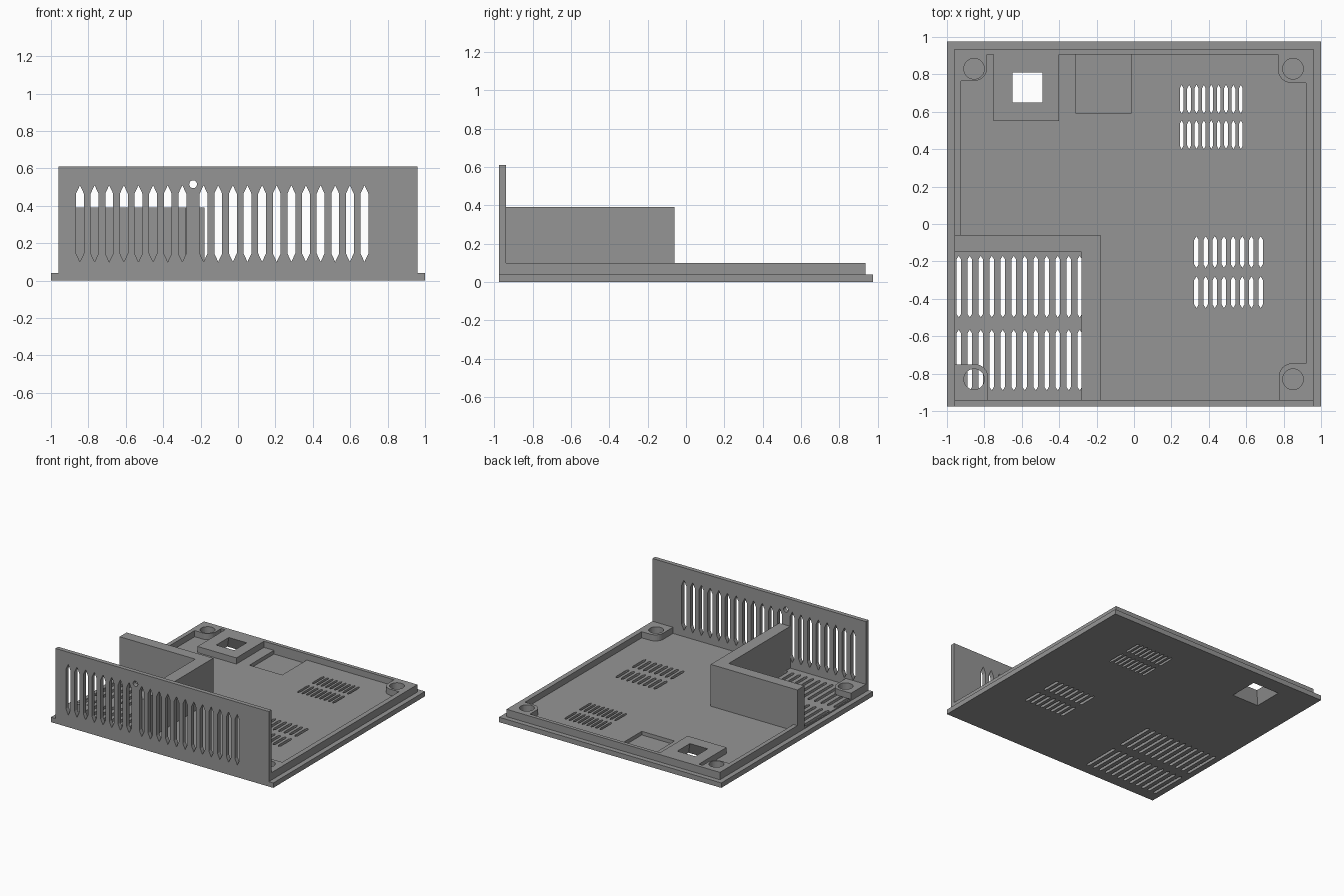
import bpy, bmesh, math

if "Cube" in bpy.data.objects:
    bpy.data.objects.remove(bpy.data.objects["Cube"])

grey = bpy.data.materials.new("grey plastic")
grey.diffuse_color = (0.3, 0.3, 0.3, 1)
grey.use_nodes = True
grey.node_tree.nodes["Principled BSDF"].inputs["Base Color"].default_value = grey.diffuse_color

FLOOR, RIM, PARTITION, WALL = 0.05, 0.10, 0.39, 0.61


def prism(bm, pts, a, b, axis="z", taper=None):
    """Extrude an outline from a to b along z, or along y for (x, z) points."""
    def put(p, h):
        return (p[0], p[1], h) if axis == "z" else (p[0], h, p[1])
    low = [bm.verts.new(put(p, a)) for p in pts]
    high = [bm.verts.new(put(p, b)) for p in (taper or pts)]
    bm.faces.new(low)
    bm.faces.new(high)
    for i in range(len(pts)):
        j = (i + 1) % len(pts)
        bm.faces.new((low[i], low[j], high[j], high[i]))


def finish(name, bm):
    bmesh.ops.recalc_face_normals(bm, faces=bm.faces)
    me = bpy.data.meshes.new(name)
    bm.to_mesh(me)
    bm.free()
    me.materials.append(grey)
    ob = bpy.data.objects.new(name, me)
    bpy.context.collection.objects.link(ob)
    return ob


def part(name, pts, a, b, axis="z"):
    bm = bmesh.new()
    prism(bm, pts, a, b, axis)
    return finish(name, bm)


def boolean(ob, other, operation="DIFFERENCE"):
    mod = ob.modifiers.new("cut", "BOOLEAN")
    mod.operation, mod.solver, mod.object = operation, "EXACT", other
    bpy.context.view_layer.objects.active = ob
    bpy.ops.object.modifier_apply(modifier=mod.name)
    bpy.data.objects.remove(other)


def rect(x0, x1, y0, y1):
    return [(x0, y0), (x1, y0), (x1, y1), (x0, y1)]


def slot(x, v0, v1, w, tip):
    """Long slot with pointed ends."""
    h = w / 2
    return [(x, v0), (x + h, v0 + tip), (x + h, v1 - tip),
            (x, v1), (x - h, v1 - tip), (x - h, v0 + tip)]


def arc(cx, cy, r, a0, a1, n=8):
    return [(cx + r * math.cos(math.radians(a0 + (a1 - a0) * i / n)),
             cy + r * math.sin(math.radians(a0 + (a1 - a0) * i / n)))
            for i in range(n + 1)]


def circle(cx, cy, r, n=32):
    return arc(cx, cy, r, 0, 360, n)[:-1]


# stepped floor plate
floor = part("floor_plate", rect(-1, 1, -0.975, 0.975), 0, 0.04)
step = part("floor_step", rect(-0.96, 0.96, -0.94, 0.935), 0.02, FLOOR)
boolean(floor, step, "UNION")

# floor vents: first x, spacing, count, slot width, rows
cut = bmesh.new()
vents = [(-0.937, 0.0588, 12, 0.025, [(-0.5, -0.17), (-0.89, -0.565)]),
         (0.255, 0.0395, 9, 0.02, [(0.59, 0.745), (0.4, 0.555)]),
         (0.334, 0.049, 8, 0.024, [(-0.235, -0.065), (-0.45, -0.28)])]
for x, gap, count, w, rows in vents:
    for i in range(count):
        for v0, v1 in rows:
            prism(cut, slot(x + i * gap, v0, v1, w, 0.02), -0.1, 0.09)
# shallow pocket beside the socket block
prism(cut, rect(-0.31, -0.015, 0.59, 0.905), 0.02, 0.09)
boolean(floor, finish("floor_cutter", cut))


def socket_cutter():
    bm = bmesh.new()
    prism(bm, rect(-0.69, -0.45, 0.61, 0.85), -0.001, RIM + 0.001,
          taper=rect(-0.65, -0.49, 0.65, 0.81))
    return finish("socket_cutter", bm)


# rim with corner bosses and socket block in one outline
outline = [(-0.96, -0.06), (-0.96, 0.935), (0.96, 0.935), (0.96, -0.94), (0.775, -0.94)]
outline += arc(0.845, -0.815, 0.07, 180, 90)
outline += [(0.92, -0.745), (0.92, 0.755)]
outline += arc(0.84, 0.825, 0.07, 270, 180)
outline += [(0.77, 0.905), (-0.4, 0.905), (-0.4, 0.55), (-0.75, 0.55),
            (-0.75, 0.905), (-0.785, 0.905)]
outline += arc(-0.855, 0.835, 0.07, 0, -90)
outline += [(-0.925, 0.765), (-0.925, -0.06)]
rim = part("rim", outline, FLOOR, RIM)
boolean(floor, socket_cutter())
boolean(rim, socket_cutter())

# boss beside the vented compartment
boss = part("front_left_boss", [(-0.96, -0.94), (-0.78, -0.94)]
            + arc(-0.85, -0.82, 0.07, 0, 90) + [(-0.96, -0.75)], FLOOR, RIM)

# screw holes in the bosses
screws = bmesh.new()
for x, y in [(-0.855, 0.83), (0.85, 0.83), (0.85, -0.83)]:
    prism(screws, circle(x, y, 0.055), FLOOR - 0.01, RIM + 0.1)
boolean(rim, finish("screw_cutter", screws))
boolean(boss, part("screw_cutter", circle(-0.855, -0.83, 0.055), FLOOR - 0.01, RIM + 0.1))

# tall front wall with pointed vents and a small round hole
wall = part("front_wall", rect(-0.96, 0.96, 0.04, WALL), -0.975, -0.94, "y")
cut = bmesh.new()
for start, count in [(-0.845, 8), (-0.184, 12)]:
    for i in range(count):
        prism(cut, slot(start + i * 0.0782, 0.1, 0.51, 0.042, 0.045), -1.1, -0.9, "y")
prism(cut, circle(-0.24, 0.515, 0.021, 20), -1.1, -0.9, "y")
boolean(wall, finish("wall_cutter", cut))

# L-shaped partition around the compartment
part("partition", [(-0.96, -0.06), (-0.18, -0.06), (-0.18, -0.94), (-0.28, -0.94),
                   (-0.28, -0.15), (-0.96, -0.15)], FLOOR, PARTITION)
